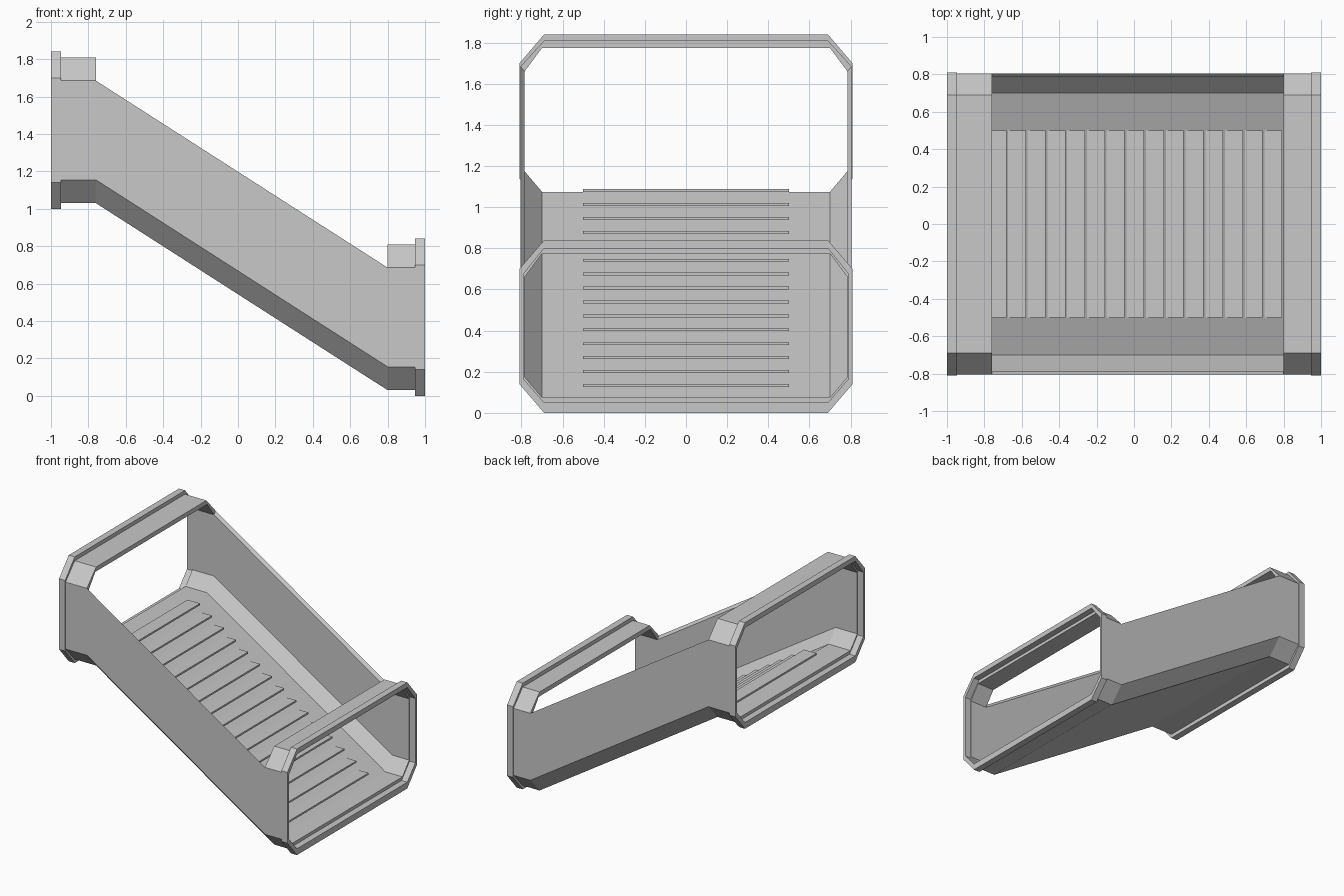
import bpy
import bmesh

cube = bpy.data.objects.get("Cube")
if cube:
    bpy.data.objects.remove(cube, do_unlink=True)

grey = bpy.data.materials.new("light_grey")
grey.use_nodes = True
grey.diffuse_color = (0.58, 0.58, 0.58, 1)
grey.node_tree.nodes["Principled BSDF"].inputs["Base Color"].default_value = (0.58, 0.58, 0.58, 1)


def finish(name, bm):
    bmesh.ops.recalc_face_normals(bm, faces=bm.faces)
    mesh = bpy.data.meshes.new(name)
    bm.to_mesh(mesh)
    bm.free()
    mesh.materials.append(grey)
    obj = bpy.data.objects.new(name, mesh)
    bpy.context.scene.collection.objects.link(obj)
    return obj


def octagon(side, flat, low, low_side, high_side, high):
    """Chamfered section; the first six points form the open trough."""
    return [(side, high_side), (side, low_side), (flat, low), (-flat, low),
            (-side, low_side), (-side, high_side), (-flat, high), (flat, high)]


def shell(name, outer, inner, stations, closed=True):
    """Sweep a hollow section through (x, height) stations."""
    bm = bmesh.new()
    n = len(outer)
    rows = [[[bm.verts.new((x, y, z + dz)) for y, z in loop] for loop in (outer, inner)]
            for x, dz in stations]
    spans = [(i, (i + 1) % n) for i in range(n if closed else n - 1)]
    for (oa, ia), (ob, ib) in zip(rows, rows[1:]):
        for i, j in spans:
            bm.faces.new((oa[i], oa[j], ob[j], ob[i]))
            bm.faces.new((ia[i], ia[j], ib[j], ib[i]))
        if not closed:
            for i in (0, n - 1):
                bm.faces.new((oa[i], ia[i], ib[i], ob[i]))
    for o, inn in (rows[0], rows[-1]):
        for i, j in spans:
            bm.faces.new((o[i], o[j], inn[j], inn[i]))
    return finish(name, bm)


# Sections of the passage and of its raised end frames
body_out = octagon(0.805, 0.69, 0.03, 0.155, 0.685, 0.81)
body_in = octagon(0.785, 0.70, 0.075, 0.175, 0.66, 0.775)
frame_out = octagon(0.81, 0.69, 0.0, 0.14, 0.70, 0.84)
frame_in = octagon(0.79, 0.69, 0.05, 0.165, 0.675, 0.80)

# Landings with roof bands, end frames, and the open sloping flight
shell("upper_landing", body_out, body_in, [(-0.95, 1), (-0.76, 1)])
shell("lower_landing", body_out, body_in, [(0.80, 0), (0.95, 0)])
shell("upper_end_frame", frame_out, frame_in, [(-1, 1), (-0.947, 1)])
shell("lower_end_frame", frame_out, frame_in, [(0.947, 0), (1, 0)])
shell("sloping_trough", body_out[:6], body_in[:6], [(-0.76, 1), (0.80, 0)], closed=False)

# Thin treads that overhang the sloping floor
steps, run, rise, thick = 15, 0.1054, 0.0677, 0.014
bm = bmesh.new()
for k in range(steps):
    nose, top = -0.685 + run * k, 1.088 - rise * k
    made = bmesh.ops.create_cube(bm, size=1)["verts"]
    bmesh.ops.scale(bm, vec=(run + 0.004, 1.0, thick), verts=made)
    bmesh.ops.translate(bm, vec=(nose - run / 2, 0, top - thick / 2), verts=made)
finish("treads", bm)
